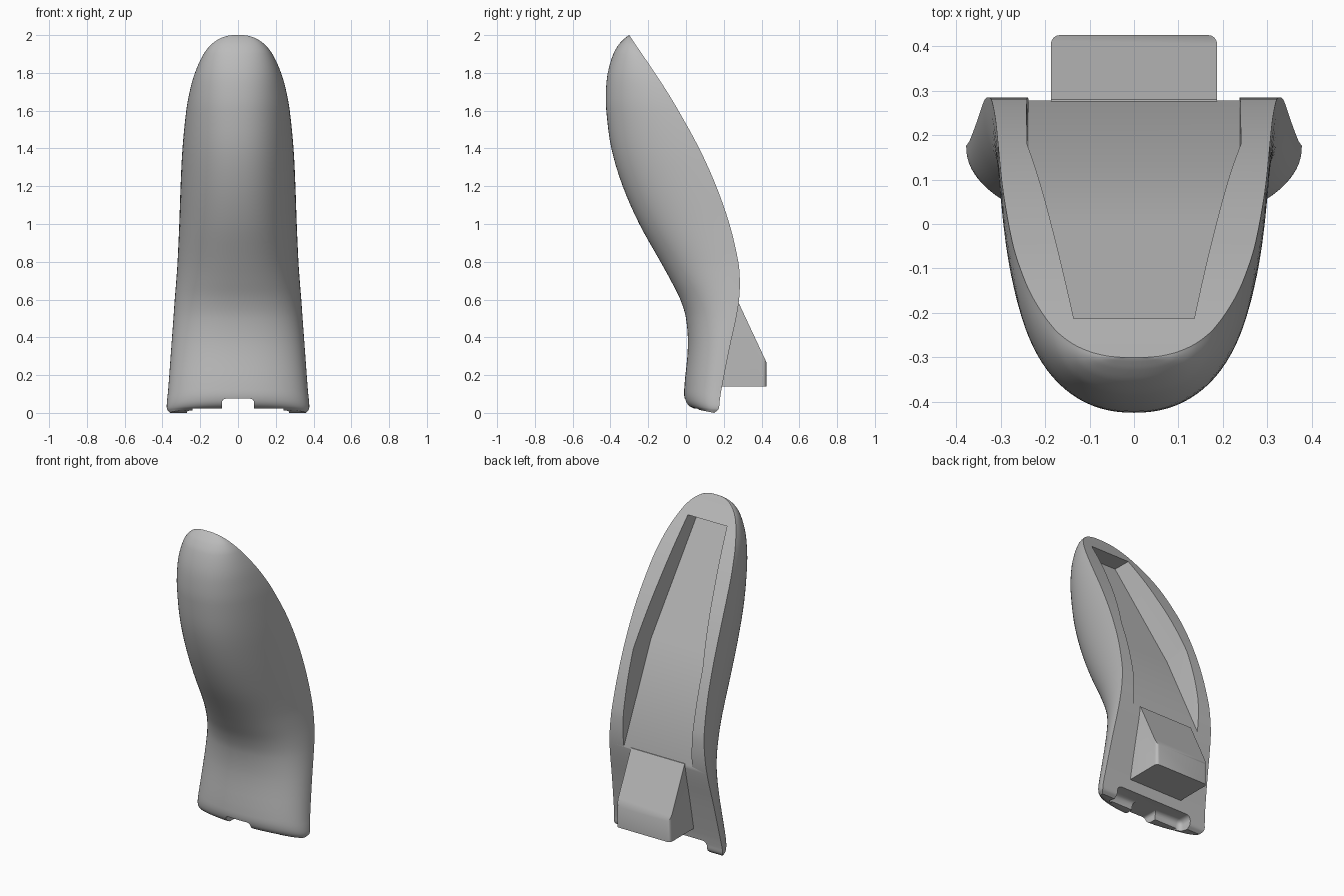
import bpy, bmesh, math

cube = bpy.data.objects.get("Cube")
if cube:
    bpy.data.objects.remove(cube, do_unlink=True)

grey = bpy.data.materials.new("plain_grey")
grey.use_nodes = True
colour = (0.5, 0.5, 0.5, 1)
grey.diffuse_color = colour
grey.node_tree.nodes["Principled BSDF"].inputs["Base Color"].default_value = colour


def make_object(name, bm):
    bmesh.ops.recalc_face_normals(bm, faces=bm.faces)
    mesh = bpy.data.meshes.new(name)
    bm.to_mesh(mesh)
    bm.free()
    obj = bpy.data.objects.new(name, mesh)
    bpy.context.collection.objects.link(obj)
    mesh.materials.append(grey)
    return obj


def loft(name, rings):
    """Skin a list of closed rings and cap both ends."""
    bm = bmesh.new()
    loops = [[bm.verts.new(p) for p in ring] for ring in rings]
    for a, b in zip(loops, loops[1:]):
        for i in range(len(a)):
            j = (i + 1) % len(a)
            bm.faces.new((a[i], a[j], b[j], b[i]))
    bm.faces.new(loops[0])
    bm.faces.new(loops[-1])
    return make_object(name, bm)


def block(name, half_width, y0, y1, z0, z1):
    return loft(name, [[(-half_width, y0, z), (half_width, y0, z),
                        (half_width, y1, z), (-half_width, y1, z)] for z in (z0, z1)])


def bevel(obj, width, segments=4):
    mod = obj.modifiers.new("rounding", "BEVEL")
    mod.width, mod.segments = width, segments
    mod.limit_method = "ANGLE"


def smooth(obj, angle):
    bpy.ops.object.select_all(action="DESELECT")
    obj.select_set(True)
    bpy.context.view_layer.objects.active = obj
    bpy.ops.object.shade_smooth_by_angle(angle=math.radians(angle))


# Shell stations: height, front y, back y, half width
stations = [
    (0, 0.05, 0.15, 0.36), (0.02, 0.015, 0.172, 0.376), (0.06, -0.005, 0.178, 0.376),
    (0.12, -0.01, 0.187, 0.37), (0.35, 0.01, 0.232, 0.353), (0.5, 0, 0.265, 0.342),
    (0.6, -0.03, 0.281, 0.335), (0.7, -0.08, 0.285, 0.327), (0.8, -0.135, 0.277, 0.32),
    (1.0, -0.247, 0.23, 0.311), (1.2, -0.335, 0.16, 0.304), (1.4, -0.395, 0.07, 0.294),
    (1.6, -0.422, -0.04, 0.274), (1.7, -0.424, -0.1, 0.256), (1.8, -0.414, -0.165, 0.228),
    (1.9, -0.385, -0.233, 0.182), (1.95, -0.356, -0.267, 0.142),
    (1.98, -0.328, -0.287, 0.1), (1.995, -0.309, -0.297, 0.06), (2.0, -0.301, -0.3, 0.03)]


def refine(rows, steps=4):
    """Hermite interpolation with height as the parameter."""
    def slope(i, k):
        a, b = rows[max(i - 1, 0)], rows[min(i + 1, len(rows) - 1)]
        return (b[k] - a[k]) / (b[0] - a[0])
    out = []
    for i in range(len(rows) - 1):
        p, q = rows[i], rows[i + 1]
        h = q[0] - p[0]
        for s in range(steps):
            t = s / steps
            row = [p[0] + h * t]
            for k in (1, 2, 3):
                row.append((2*t**3 - 3*t**2 + 1) * p[k] + (t**3 - 2*t**2 + t) * h * slope(i, k)
                           + (3*t**2 - 2*t**3) * q[k] + (t**3 - t**2) * h * slope(i + 1, k))
            out.append(row)
    return out + [rows[-1]]


def shell_ring(z, front, back, width, count=48):
    ring = []
    for i in range(count + 1):
        a = math.pi * i / count
        c, s = math.cos(a), math.sin(a)
        x = math.copysign(abs(c) ** 0.9, c) * width
        depth = max(s, 0) ** 0.9
        lift = 0.02 * depth * max(0, 1 - z / 0.1)
        ring.append((x, back - (back - front) * depth, z + lift))
    return ring


shell = loft("curved_shell", [shell_ring(*row) for row in refine(stations)])


# Wedge-shaped pocket in the back, with a straight sloping floor
def floor_y(z):
    return 0.28 - 0.467 * (z - 0.57)


pocket = loft("pocket_cutter", [
    [(-w + 0.006, floor_y(z), z), (w - 0.006, floor_y(z), z), (w + 0.006, 0.6, z), (-w - 0.006, 0.6, z)]
    for z, w in ((0.56, 0.243), (1.15, 0.243), (1.87, 0.14))])

# Notches along the bottom edge
foot_gap = block("foot_gap_cutter", 0.24, -0.2, 0.5, -0.1, 0.024)
centre_notch = block("centre_notch_cutter", 0.085, -0.2, 0.5, -0.1, 0.075)
bevel(centre_notch, 0.02)
scoop = block("underside_scoop_cutter", 0.27, 0.085, 0.5, -0.1, 0.075)
bevel(scoop, 0.03)

for cutter in (pocket, foot_gap, centre_notch, scoop):
    cutter.hide_render = True
    cutter.hide_set(True)
    cut = shell.modifiers.new(cutter.name, "BOOLEAN")
    cut.operation, cut.solver, cut.object = "DIFFERENCE", "EXACT", cutter

# Apply the cuts, then drop the cutters
evaluated = shell.evaluated_get(bpy.context.evaluated_depsgraph_get())
shell_mesh = bpy.data.meshes.new_from_object(evaluated)
shell.modifiers.clear()
shell.data = shell_mesh
for cutter in (pocket, foot_gap, centre_notch, scoop):
    bpy.data.objects.remove(cutter, do_unlink=True)
smooth(shell, 35)

# Mounting tang continuing the pocket floor
side = [(0.1, 0.14), (0.425, 0.14), (0.425, 0.27), (0.28, 0.58), (0.1, 0.58)]
tang = loft("mounting_tang", [[(x, y, z) for y, z in side] for x in (-0.187, 0.187)])
bm = bmesh.new()
bm.from_mesh(tang.data)
corners = [e for e in bm.edges if all(abs(v.co.y - 0.425) < 0.001 for v in e.verts)
           and abs(e.verts[0].co.x - e.verts[1].co.x) < 0.001]
bmesh.ops.bevel(bm, geom=corners, offset=0.02, segments=4, profile=0.5, affect="EDGES")
bm.to_mesh(tang.data)
bm.free()
smooth(tang, 30)
